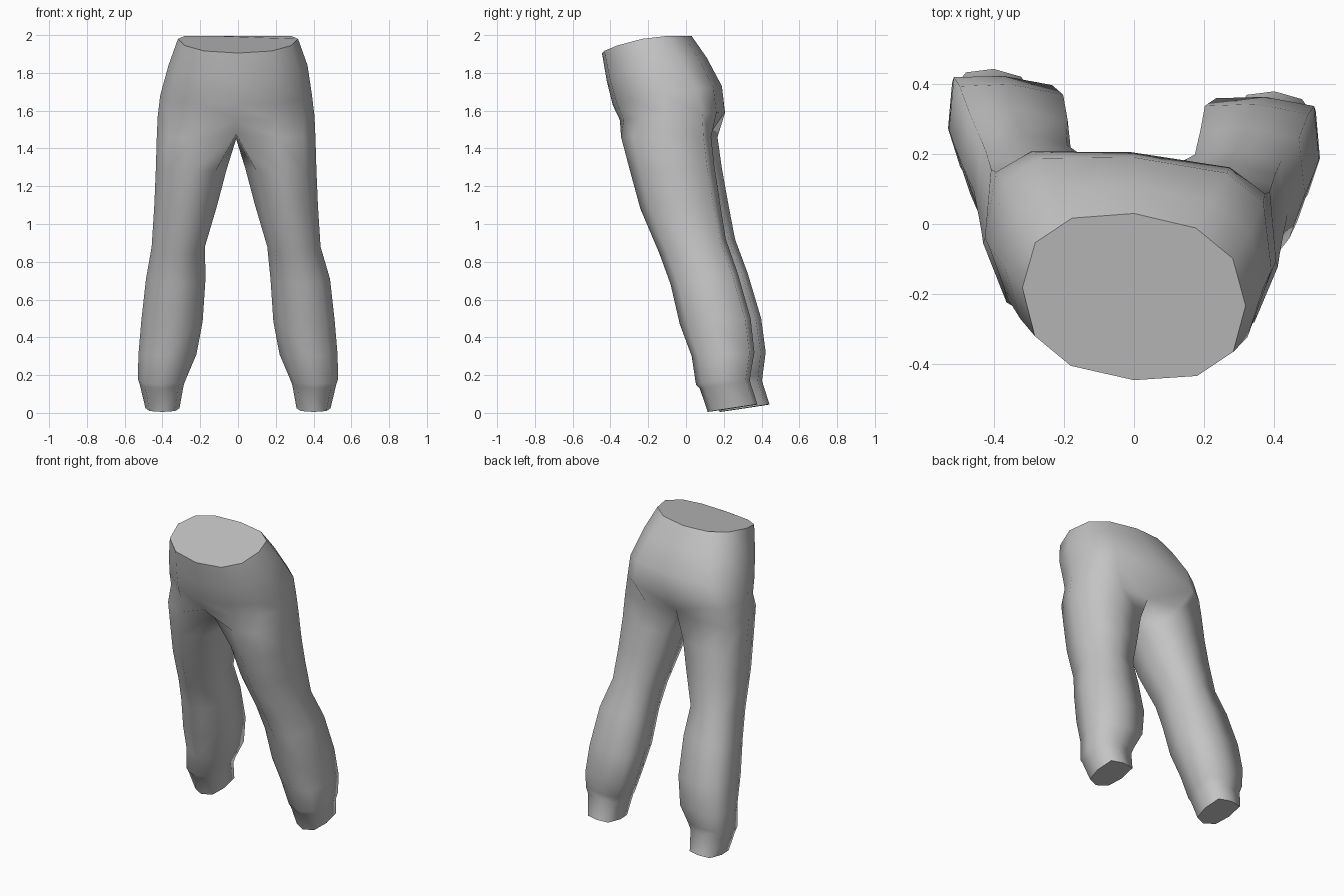
import bpy, bmesh, math

if "Cube" in bpy.data.objects:
    bpy.data.objects.remove(bpy.data.objects["Cube"])

YAW = 0.08  # slight turn of the stance, one leg set back


def spow(v, e):
    return math.copysign(abs(v) ** e, v) if abs(v) > 1e-6 else 0.0


def loop_point(x0, x1, yf, zf, yb, zb, ef, eb, deg, bump=0.0):
    """Point on a tilted loop; ef and eb set how boxy its front and back are."""
    c, s = math.cos(math.radians(deg)), math.sin(math.radians(deg))
    e = eb if s > 0 else ef
    u, v = spow(c, e), spow(s, e)
    return ((x0 + x1) / 2 + u * (x1 - x0) / 2,
            (yf + yb) / 2 + v * (yb - yf) / 2,
            (zf + zb) / 2 + v * (zb - zf) / 2 + bump * (1 - v * v))


# Hip loops: half width, front y, front z, back y, back z, boxiness, bump
HIPS = [
    (0.318, -0.445, 1.905, 0.03, 1.995, 0.82, 0.85, 0.03),
    (0.368, -0.42, 1.76, 0.11, 1.88, 0.9, 0.75, 0.02),
    (0.402, -0.388, 1.63, 0.19, 1.73, 1.0, 0.6, 0.0),
    (0.415, -0.35, 1.55, 0.205, 1.59, 1.0, 0.55, 0.0),
]
# Leg loops: inner x, outer x, front y, front z, back y, back z, boxiness
LEG = [
    (0.00, 0.42, -0.327, 1.46, 0.15, 1.46, 1.1, 0.33),
    (0.05, 0.425, -0.277, 1.28, 0.17, 1.30, 1.05, 0.36),
    (0.10, 0.433, -0.22, 1.08, 0.20, 1.12, 1.0, 0.38),
    (0.165, 0.447, -0.115, 0.84, 0.235, 0.92, 0.95, 0.4),
    (0.172, 0.487, -0.055, 0.68, 0.30, 0.74, 0.95, 0.33),
    (0.187, 0.512, -0.005, 0.47, 0.37, 0.50, 0.95, 0.28),
    (0.22, 0.527, 0.06, 0.30, 0.392, 0.32, 0.95, 0.27),
    (0.275, 0.53, 0.085, 0.15, 0.375, 0.21, 0.9, 0.28),
    (0.287, 0.52, 0.105, 0.13, 0.37, 0.17, 0.8, 0.33),
    (0.31, 0.49, 0.147, 0.005, 0.41, 0.045, 0.8, 0.38),
]

bm = bmesh.new()


def add(p, side=1):
    x = p[0] * side
    lean = 0.01 if 0.8 < p[2] < 1.7 else 0.0  # thighs sit slightly to one side
    return bm.verts.new((x - lean, p[1] - YAW * x, p[2]))


def bridge(a, b, closed=True):
    n = len(a)
    for i in range(n if closed else n - 1):
        j = (i + 1) % n
        bm.faces.new((a[i], a[j], b[j], b[i])).smooth = True


def cap(ring):
    for edge in bm.faces.new(ring).edges:
        edge.smooth = False


# Hips: twelve-sided loops, starting at the front centre
rings = [[add(loop_point(-row[0], row[0], *row[1:7], -90 + 30 * i, row[7]))
          for i in range(12)] for row in HIPS]
for a, b in zip(rings, rings[1:]):
    bridge(a, b)
cap(rings[0])

# Crotch seam shared by both legs
front = add((0, -0.25, 1.475))
back = add((0, 0.12, 1.465))
crotch = add((0, -0.05, 1.45))

# Legs: eight-sided loops split off from the hips
for side in (1, -1):
    outer = [add(loop_point(*LEG[0], -90 + 45 * i), side) for i in range(5)]
    last = [front] + outer + [back, crotch]
    half = [rings[-1][(side * i) % 12] for i in range(7)]
    bridge(half, last[:7], closed=False)
    for row in LEG[1:]:
        ring = [add(loop_point(*row, -135 + 45 * i), side) for i in range(8)]
        bridge(last, ring)
        last = ring
    cap(last)

bmesh.ops.recalc_face_normals(bm, faces=bm.faces)
mesh = bpy.data.meshes.new("trousers")
bm.to_mesh(mesh)
bm.free()
trousers = bpy.data.objects.new("trousers", mesh)
bpy.context.collection.objects.link(trousers)

# Plain grey cloth
cloth = bpy.data.materials.new("grey cloth")
cloth.diffuse_color = (0.55, 0.55, 0.55, 1)
cloth.use_nodes = True
cloth.node_tree.nodes["Principled BSDF"].inputs["Base Color"].default_value = cloth.diffuse_color
mesh.materials.append(cloth)
